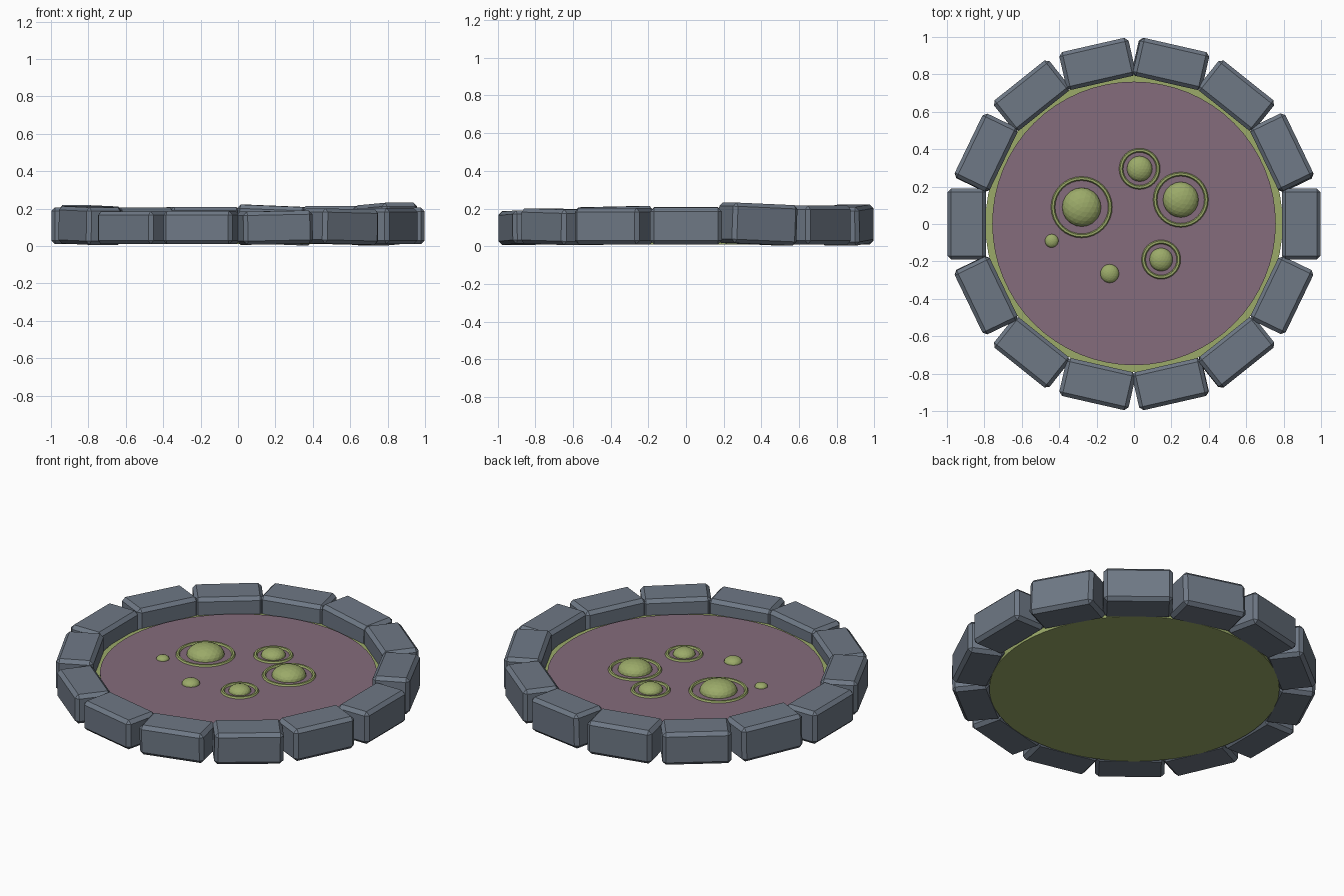
import bpy, bmesh, math
from mathutils import Matrix

cube = bpy.data.objects.get("Cube")
if cube:
    bpy.data.objects.remove(cube)


def material(name, r, g, b):
    m = bpy.data.materials.new(name)
    m.use_nodes = True
    m.diffuse_color = (r, g, b, 1)
    m.node_tree.nodes["Principled BSDF"].inputs["Base Color"].default_value = (r, g, b, 1)
    return m


STONE = material("slate_stone", 0.156, 0.188, 0.235)
SLIME = material("olive_slime", 0.328, 0.402, 0.141)
POOL = material("dusty_purple", 0.235, 0.15, 0.20)


def finish(bm, name, mat):
    mesh = bpy.data.meshes.new(name)
    bm.to_mesh(mesh)
    bm.free()
    mesh.materials.append(mat)
    obj = bpy.data.objects.new(name, mesh)
    bpy.context.collection.objects.link(obj)
    return obj


def disc(name, mat, radius, bottom, top):
    bm = bmesh.new()
    bmesh.ops.create_cone(bm, cap_ends=True, segments=64, radius1=radius, radius2=radius,
                          depth=top - bottom,
                          matrix=Matrix.Translation((0, 0.003, (top + bottom) / 2)))
    finish(bm, name, mat)


def stone(name, angle, radius, top, tilt):
    # Bevelled block, tilted along the rim and then placed on the circle
    bm = bmesh.new()
    place = (Matrix.Rotation(angle, 4, 'Z')
             @ Matrix.Translation((radius, 0, (top + 0.01) / 2))
             @ Matrix.Rotation(tilt, 4, 'X')
             @ Matrix.Diagonal((0.208, 0.38, top - 0.01, 1)))
    bmesh.ops.create_cube(bm, size=1, matrix=place)
    bmesh.ops.bevel(bm, geom=bm.edges[:], offset=0.02, segments=1, affect='EDGES')
    finish(bm, name, STONE)


def bubble(name, x, y, radius):
    bm = bmesh.new()
    bmesh.ops.create_icosphere(bm, subdivisions=3, radius=radius)
    bmesh.ops.transform(bm, verts=bm.verts,
                        matrix=Matrix.Translation((x, y, SURFACE)) @ Matrix.Diagonal((1, 1, 0.6, 1)))
    finish(bm, name, SLIME)


def ripple(name, x, y, radius):
    bpy.ops.mesh.primitive_torus_add(location=(x, y, SURFACE), major_radius=radius,
                                     minor_radius=0.011, major_segments=32, minor_segments=6)
    obj = bpy.context.object
    obj.name = name
    obj.data.materials.append(SLIME)


# Pool: slimy bed with the liquid surface standing slightly above it
SURFACE = 0.115
disc("slime_bed", SLIME, 0.795, 0.01, 0.105)
disc("pool_liquid", POOL, 0.758, 0.012, SURFACE)

# Ring of rim stones with uneven heights
tops = [0.205, 0.225, 0.215, 0.215, 0.21, 0.205, 0.215,
        0.207, 0.21, 0.185, 0.187, 0.187, 0.198, 0.203]
tilts = {1: -0.04, 3: 0.04, 6: 0.02, 8: -0.02, 11: 0.02, 12: -0.02}
for i, top in enumerate(tops):
    radius = 0.894 if i % 7 == 0 else 0.878
    stone(f"rim_stone_{i + 1}", math.tau * i / len(tops), radius, top, tilts.get(i, 0))

# Bubbles, the larger ones with a ripple ring: x, y, bubble radius, ring radius
bubbles = [(-0.28, 0.09, 0.104, 0.153), (0.25, 0.13, 0.095, 0.137),
           (0.03, 0.295, 0.068, 0.099), (0.145, -0.19, 0.062, 0.094),
           (-0.13, -0.265, 0.05, 0), (-0.44, -0.09, 0.036, 0)]
for i, (x, y, size, ring) in enumerate(bubbles, 1):
    bubble(f"bubble_{i}", x, y, size)
    if ring:
        ripple(f"ripple_ring_{i}", x, y, ring)
